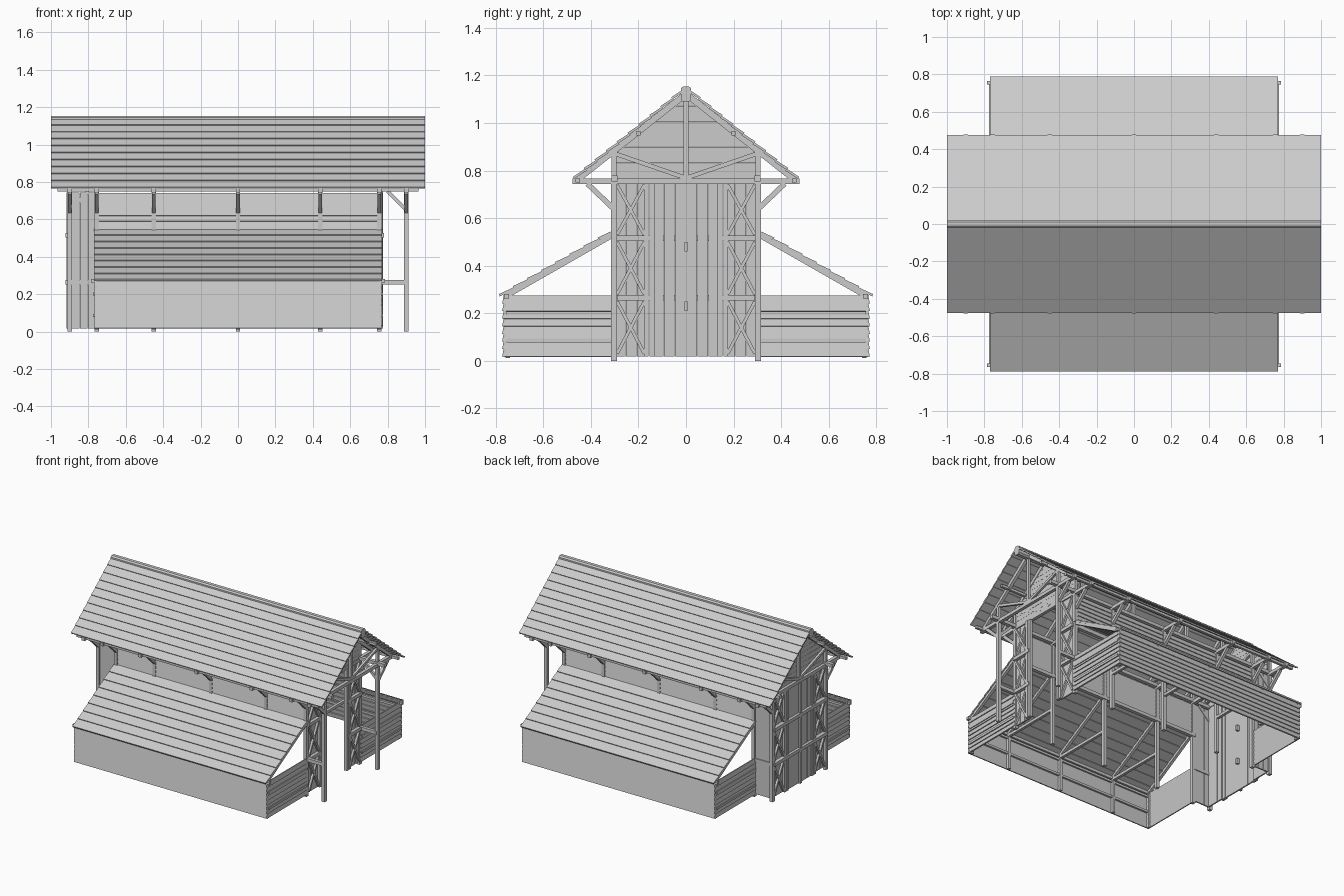
import bpy, bmesh
from mathutils import Vector as V

if "Cube" in bpy.data.objects:
    bpy.data.objects.remove(bpy.data.objects["Cube"])

parts = {}

def part(name):
    return parts.setdefault(name, bmesh.new())

def beam(name, a, b, w=.024, h=.024, up=(0, 0, 1)):
    """Rectangular timber from a to b; h runs along up, w across it."""
    bm, a, b = part(name), V(a), V(b)
    d = (b - a).normalized()
    up = V(up)
    if abs(d.dot(up.normalized())) > .99:
        up = V((1, 0, 0))
    s = d.cross(up).normalized()
    u = s.cross(d)
    v = [bm.verts.new(p + s * i * w / 2 + u * j * h / 2)
         for p in (a, b) for i, j in ((-1, -1), (1, -1), (1, 1), (-1, 1))]
    for f in ((0, 1, 2, 3), (7, 6, 5, 4), (0, 4, 5, 1), (1, 5, 6, 2), (2, 6, 7, 3), (3, 7, 4, 0)):
        bm.faces.new([v[i] for i in f])

def prism(name, poly, x0, x1):
    """Extrude a y-z polygon along x."""
    bm = part(name)
    r0, r1 = ([bm.verts.new((x, y, z)) for y, z in poly] for x in (x0, x1))
    bm.faces.new(r0)
    bm.faces.new(r1[::-1])
    n = len(poly)
    for i in range(n):
        j = (i + 1) % n
        bm.faces.new((r0[i], r1[i], r1[j], r0[j]))

def boards(name, a, b, up, normal, n, t=.01, lap=.006, cover=1.06):
    """Row of n boards parallel to a-b, stacked along up, lower edges lapped outward."""
    a, b, up = V(a), V(b), V(up)
    nor = V(normal).normalized()
    step = up / n
    for i in range(n):
        o = step * (i + .5)
        beam(name, a + o, b + o, t, step.length * cover, step - nor * lap)

FRAMES = (-.9, -.755, -.45, 0, .44, .755, .9)
INNER = FRAMES[1:-1]

for s, side in ((-1, "front"), (1, "back")):
    # main roof: lapped boards, rafters, purlins
    boards(side + "_main_roof", (-1, s * .47, .768), (1, s * .47, .768),
           (0, -s * .46, .372), (0, s * .37, .46), 10)
    for x in FRAMES:
        beam(side + "_rafters", (x, s * .462, .758), (x, 0, 1.122), .022, .026)
    for y, z in ((.455, .758), (.2, .957)):
        beam(side + "_purlins", (-.965, s * y, z), (.965, s * y, z), .018, .018)
    beam(side + "_wall_plate", (-.965, s * .3, .767), (.965, s * .3, .767), .026, .024)

    # main posts and eave braces
    for x in FRAMES:
        beam(side + "_posts", (x, s * .303, 0), (x, s * .303, .75), .024, .024)
        beam(side + "_eave_braces", (x, s * .305, .64), (x, s * .415, .745), .02, .022)
    for x in (-.9, .9):
        k = 1 if x < 0 else -1
        beam(side + "_plate_braces", (x, s * .3, .65), (x + k * .1, s * .3, .75), .018, .018)
        beam(side + "_porch_rails", (x, s * .3, .265), (x + k * .145, s * .3, .265), .022, .024)

    # clerestory wall between the two roofs
    boards(side + "_clerestory_wall", (-.765, s * .305, .5), (.765, s * .305, .5),
           (0, 0, .24), (0, s, 0), 8)
    beam(side + "_ledger", (-.765, s * .3, .51), (.765, s * .3, .51), .026, .024)

    # side aisle: roof, rafters, walls, plates
    boards(side + "_aisle_roof", (-.77, s * .782, .274), (.77, s * .782, .274),
           (0, -s * .475, .272), (0, s * .272, .475), 8)
    for x in INNER:
        beam(side + "_aisle_rafters", (x, s * .765, .268), (x, s * .3, .534), .02, .022)
        beam(side + "_aisle_posts", (x, s * .75, .012), (x, s * .75, .265), .02, .02)
    for x in INNER[1:-1]:
        beam(side + "_aisle_ties", (x, s * .755, .262), (x, s * .3, .262), .02, .02)
    beam(side + "_aisle_plate", (-.785, s * .755, .272), (.785, s * .755, .272), .02, .02)
    boards(side + "_aisle_wall", (-.768, s * .765, .018), (.768, s * .765, .018),
           (0, 0, .255), (0, s, 0), 8)
    for z in (.13, .245):
        beam(side + "_aisle_wall_rails", (-.76, s * .753, z), (.76, s * .753, z), .014, .016)
    for e in (-1, 1):
        boards(side + "_aisle_end_walls", (e * .763, s * .3, .018), (e * .763, s * .768, .018),
               (0, 0, .255), (e, 0, 0), 8)
        for z in (.085, .2):
            beam(side + "_aisle_end_rails", (e * .767, s * .31, z), (e * .767, s * .755, z), .014, .016)

    # vestibule side wall at the closed end
    boards(side + "_vestibule_wall", (-.89, s * .3, .018), (-.89, s * .3, .745),
           (.13, 0, 0), (0, s, 0), 3, lap=0, cover=.97)

    # cross-braced panels either side of both end openings
    for x, e, end in ((-.9, -1, "left"), (.765, 1, "right")):
        nm = f"{end}_{side}_braced_panel"
        boards(nm + "_planks", (x - e * .012, s * .16, .018), (x - e * .012, s * .16, .745),
               (0, s * .14, 0), (e, 0, 0), 3, lap=0, cover=.97)
        for y in (.143, .167):
            beam(nm, (x, s * y, .018), (x, s * y, .748), .02, .022)
        for z in (.265, .515):
            beam(nm, (x + e * .004, s * .14, z), (x + e * .004, s * .3, z), .024, .024)
        for z0, z1 in ((.03, .25), (.28, .5), (.53, .74)):
            beam(nm, (x, s * .175, z0), (x, s * .29, z1), .014, .016, (1, 0, 0))
            beam(nm, (x, s * .29, z0), (x, s * .175, z1), .014, .016, (1, 0, 0))

# closed end: plank doors, rails and latches
boards("left_doors", (-.897, -.14, .018), (-.897, -.14, .745), (0, .28, 0), (-1, 0, 0), 6, lap=0, cover=.97)
for z in (.265, .515):
    beam("left_door_rails", (-.91, -.3, z), (-.91, .3, z), .022, .024)
beam("left_door_post", (-.907, 0, .018), (-.907, 0, .745), .018, .02)
for z in (.23, .48):
    beam("left_door_latches", (-.882, 0, z - .02), (-.882, 0, z + .02), .014, .02)

# tie beams and trusses
for x in FRAMES:
    beam("tie_beams", (x, -.478, .755), (x, .478, .755), .024, .024)
    beam("king_posts", (x, 0, .76), (x, 0, 1.11), .02, .02)
    for s in (-1, 1):
        if abs(x) > .7:
            beam("truss_struts", (x, s * .01, .772), (x, s * .3, .872), .016, .018)
            beam("truss_queen_posts", (x, s * .303, .76), (x, s * .303, .88), .02, .02)

# boarded gables that follow the roof slope
for x, name in ((-.888, "left_gable"), (.757, "right_gable")):
    n, z0, z1 = 10, .762, 1.108
    half = lambda z: min(.302, (1.112 - z) / .81)
    for i in range(n):
        a = z0 + (z1 - z0) * i / n
        b = z0 + (z1 - z0) * (i + 1) / n - .001
        prism(name, [(-half(a), a), (half(a), a), (half(b), b), (-half(b), b)], x - .005, x + .005)

# faceted ridge beam
prism("ridge_beam", [(-.022, 1.1), (-.012, 1.09), (.012, 1.09), (.022, 1.1),
                     (.022, 1.145), (.012, 1.154), (-.012, 1.154), (-.022, 1.145)], -1, 1)

# turn every collected part into an object
for name, bm in parts.items():
    bmesh.ops.recalc_face_normals(bm, faces=bm.faces)
    me = bpy.data.meshes.new(name)
    bm.to_mesh(me)
    bm.free()
    bpy.context.collection.objects.link(bpy.data.objects.new(name, me))
